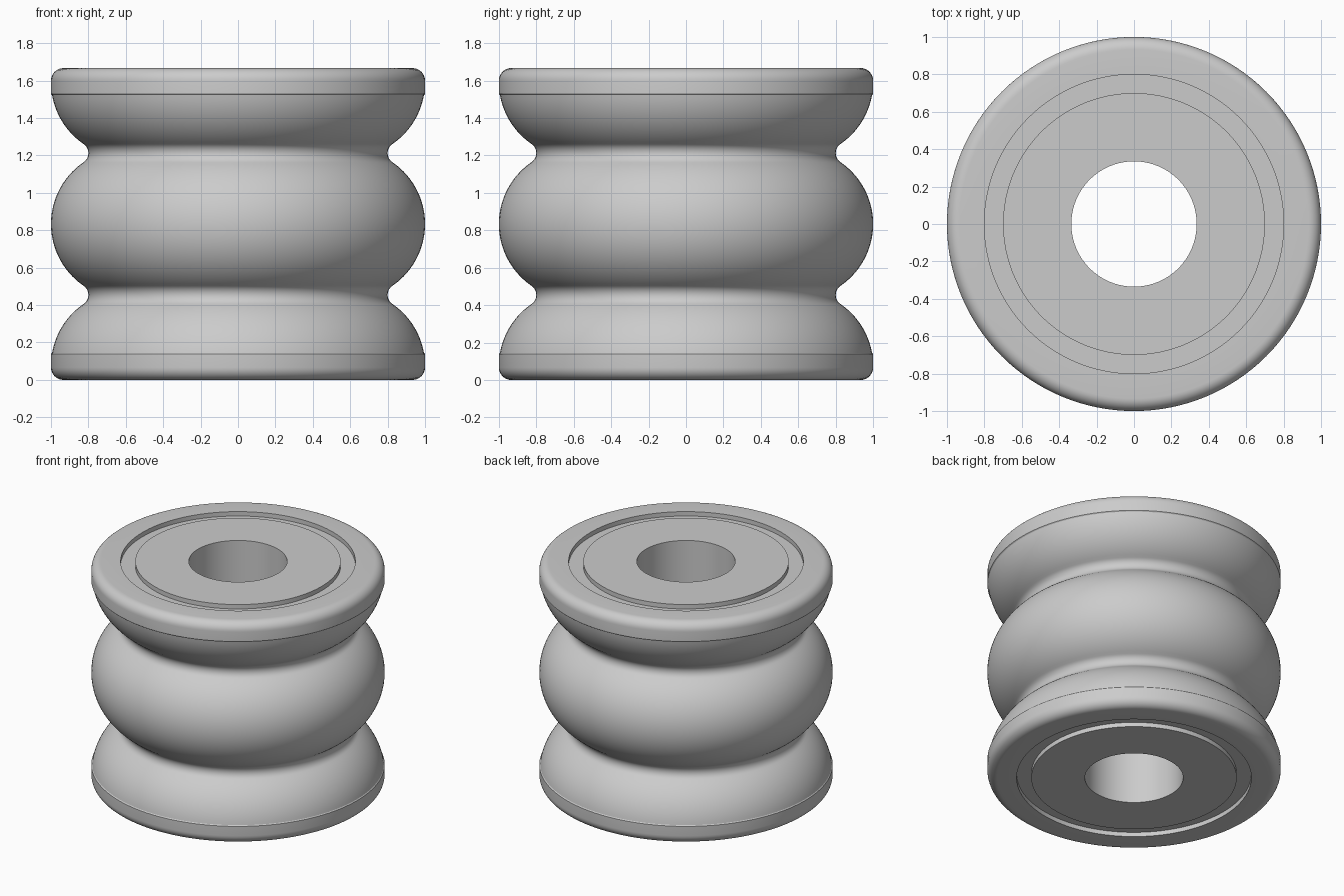
import bpy
import bmesh
from math import cos, sin, radians, pi

cube = bpy.data.objects.get("Cube")
if cube:
    bpy.data.objects.remove(cube, do_unlink=True)

HALF = 0.8335      # half of the total height
SEGMENTS = 128

grey = bpy.data.materials.new("light_grey")
grey.use_nodes = True
colour = (0.6, 0.6, 0.6, 1)
grey.diffuse_color = colour
grey.node_tree.nodes["Principled BSDF"].inputs["Base Color"].default_value = colour


def arc(cx, cz, radius, start, end, steps):
    """Points (radius, height) along an arc, angles in degrees."""
    angles = [radians(start + (end - start) * i / steps) for i in range(steps + 1)]
    return [(cx + radius * cos(a), cz + radius * sin(a)) for a in angles]


def lathe(name, profile):
    """Spin a closed profile around the z axis."""
    bm = bmesh.new()
    rings = [[bm.verts.new((r * cos(2 * pi * i / SEGMENTS), r * sin(2 * pi * i / SEGMENTS), z))
              for i in range(SEGMENTS)] for r, z in profile]
    for low, high in zip(rings, rings[1:] + rings[:1]):
        for i in range(SEGMENTS):
            j = (i + 1) % SEGMENTS
            bm.faces.new((low[i], low[j], high[j], high[i]))
    bmesh.ops.recalc_face_normals(bm, faces=bm.faces)
    mesh = bpy.data.meshes.new(name)
    bm.to_mesh(mesh)
    bm.free()
    mesh.materials.append(grey)
    obj = bpy.data.objects.new(name, mesh)
    bpy.context.collection.objects.link(obj)
    bpy.ops.object.select_all(action="DESELECT")
    obj.select_set(True)
    bpy.context.view_layer.objects.active = obj
    bpy.ops.object.shade_smooth_by_angle(angle=radians(30))
    obj.location.z = HALF
    return obj


# Upper half of the outline: bulge, neck, flared rim, rounded lip, face groove, bore
upper = arc(0.6, 0, 0.4, 0, 55.6, 20)
upper += arc(0.859, 0.379, 0.059, 235.6, 124.4, 12)[1:]
upper += arc(0.6, 0.758, 0.4, -55.6, -10, 16)[1:]
upper += [(1, 0.695)]
upper += arc(0.933, HALF - 0.067, 0.067, 0, 90, 8)
upper += [(0.8, HALF), (0.8, HALF - 0.033), (0.7, HALF - 0.033), (0.7, HALF), (0.335, HALF)]

# Mirror the outline downwards
lower = [(r, -z) for r, z in reversed(upper[1:])]
lathe("grooved_roller", lower + upper)
